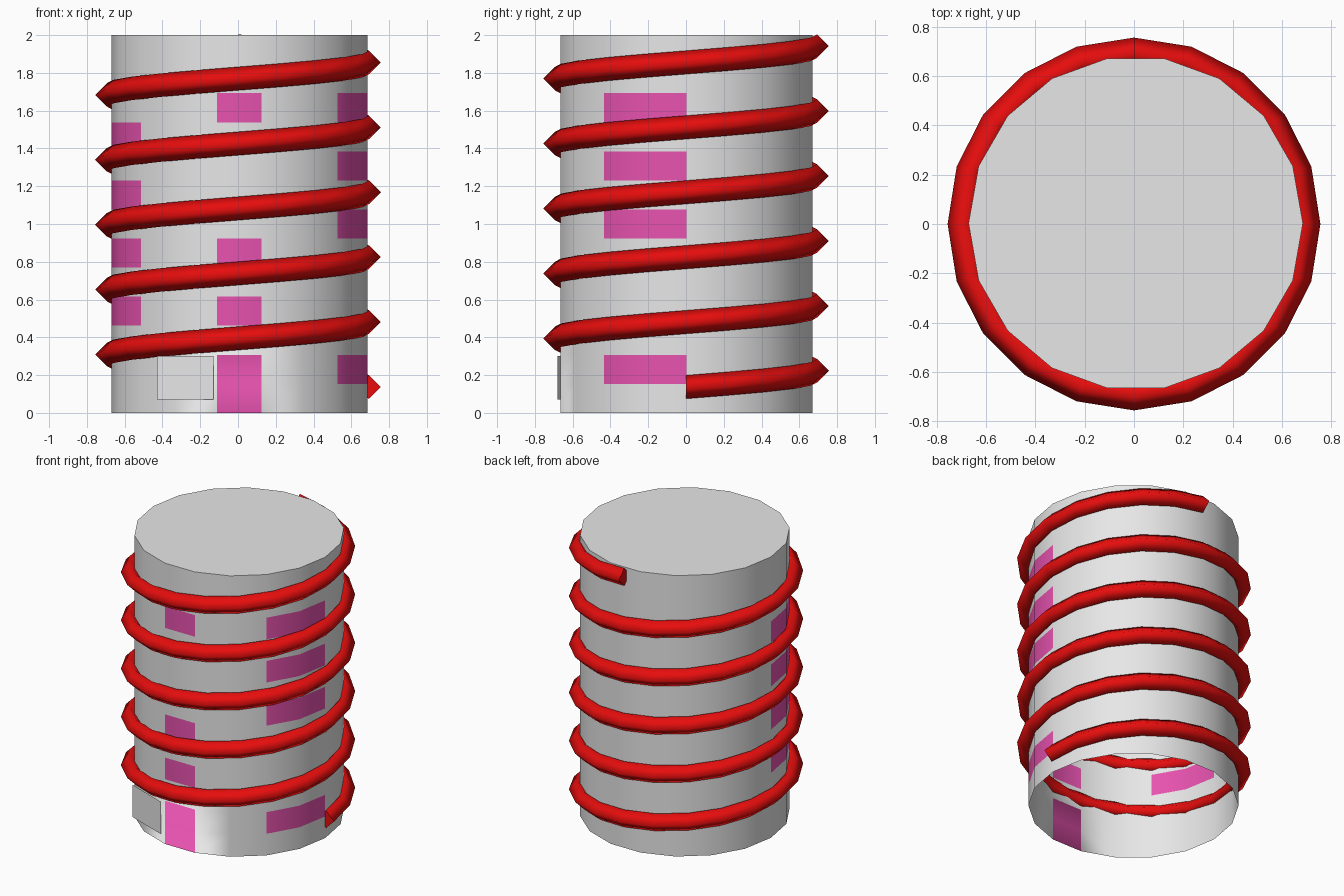
import bpy, bmesh, math

if "Cube" in bpy.data.objects:
    bpy.data.objects.remove(bpy.data.objects["Cube"])

def material(name, rgb):
    m = bpy.data.materials.new(name)
    m.diffuse_color = (*rgb, 1)
    m.use_nodes = True
    m.node_tree.nodes["Principled BSDF"].inputs["Base Color"].default_value = m.diffuse_color
    return m

GREY = material("light grey", (0.8, 0.8, 0.8))
PINK = material("window pink", (0.8, 0.085, 0.43))
RED = material("rail red", (0.8, 0.004, 0.004))

def finish(bm, name, mats):
    me = bpy.data.meshes.new(name)
    bm.to_mesh(me)
    bm.free()
    for m in mats:
        me.materials.append(m)
    ob = bpy.data.objects.new(name, me)
    bpy.context.collection.objects.link(ob)
    return ob

# tower body: 18 sides, 13 rows, open underneath, windows on chosen faces
SIDES, ROWS, R, CX, CY = 18, 13, 0.678, 0.007, 0.003
bm = bmesh.new()
rings = [[bm.verts.new((CX + R * math.cos(math.tau * i / SIDES),
                        CY + R * math.sin(math.tau * i / SIDES), 2 * k / ROWS))
          for i in range(SIDES)] for k in range(ROWS + 1)]
windows = {(s, r) for s in (16, 17) for r in (1, 6, 8, 10)}     # right side
windows |= {(s, r) for s in (9, 10) for r in (3, 5, 7, 9)}      # left side
windows |= {(13, r) for r in (3, 5, 10)}                        # front
door = None
for k in range(ROWS):
    for i in range(SIDES):
        j = (i + 1) % SIDES
        if i == 13 and k < 2:
            # doorway face covers the two lowest rows
            if k == 0:
                door = bm.faces.new((rings[0][i], rings[0][j], rings[1][j],
                                     rings[2][j], rings[2][i], rings[1][i]))
                door.smooth = True
            continue
        f = bm.faces.new((rings[k][i], rings[k][j], rings[k + 1][j], rings[k + 1][i]))
        f.smooth = True
        f.material_index = int((i, k) in windows)
bm.faces.new(rings[-1])
for i in range(SIDES):
    bm.edges.get((rings[-1][i], rings[-1][(i + 1) % SIDES])).smooth = False
bmesh.ops.inset_individual(bm, faces=[door], thickness=0.016)
door.material_index = 1
finish(bm, "tower_body", [GREY, PINK])

# spiral rail: diamond section, 20 segments per turn, 5.25 turns
bm = bmesh.new()
r, mid, z0, pitch = 0.062, 0.694, 0.137, 0.3437
section = [(r, 0), (0, r), (-r, 0), (0, -r)]
loops = []
for n in range(106):
    a = math.tau * n / 20
    loops.append([bm.verts.new(((mid + u) * math.cos(a), (mid + u) * math.sin(a),
                                z0 + pitch * n / 20 + v)) for u, v in section])
for a, b in zip(loops, loops[1:]):
    for i in range(4):
        j = (i + 1) % 4
        bm.faces.new((a[i], b[i], b[j], a[j])).smooth = True
for cap in (loops[0], loops[-1]):
    f = bm.faces.new(cap)
    for e in f.edges:
        e.smooth = False
bmesh.ops.recalc_face_normals(bm, faces=bm.faces[:])
finish(bm, "spiral_rail", [RED])

# flat panel beside the doorway
bm = bmesh.new()
a, b = (-0.13, -0.68), (-0.43, -0.571)
bm.faces.new([bm.verts.new((*p, z)) for p, z in ((b, 0.07), (a, 0.07), (a, 0.3), (b, 0.3))])
finish(bm, "front_panel", [GREY])
